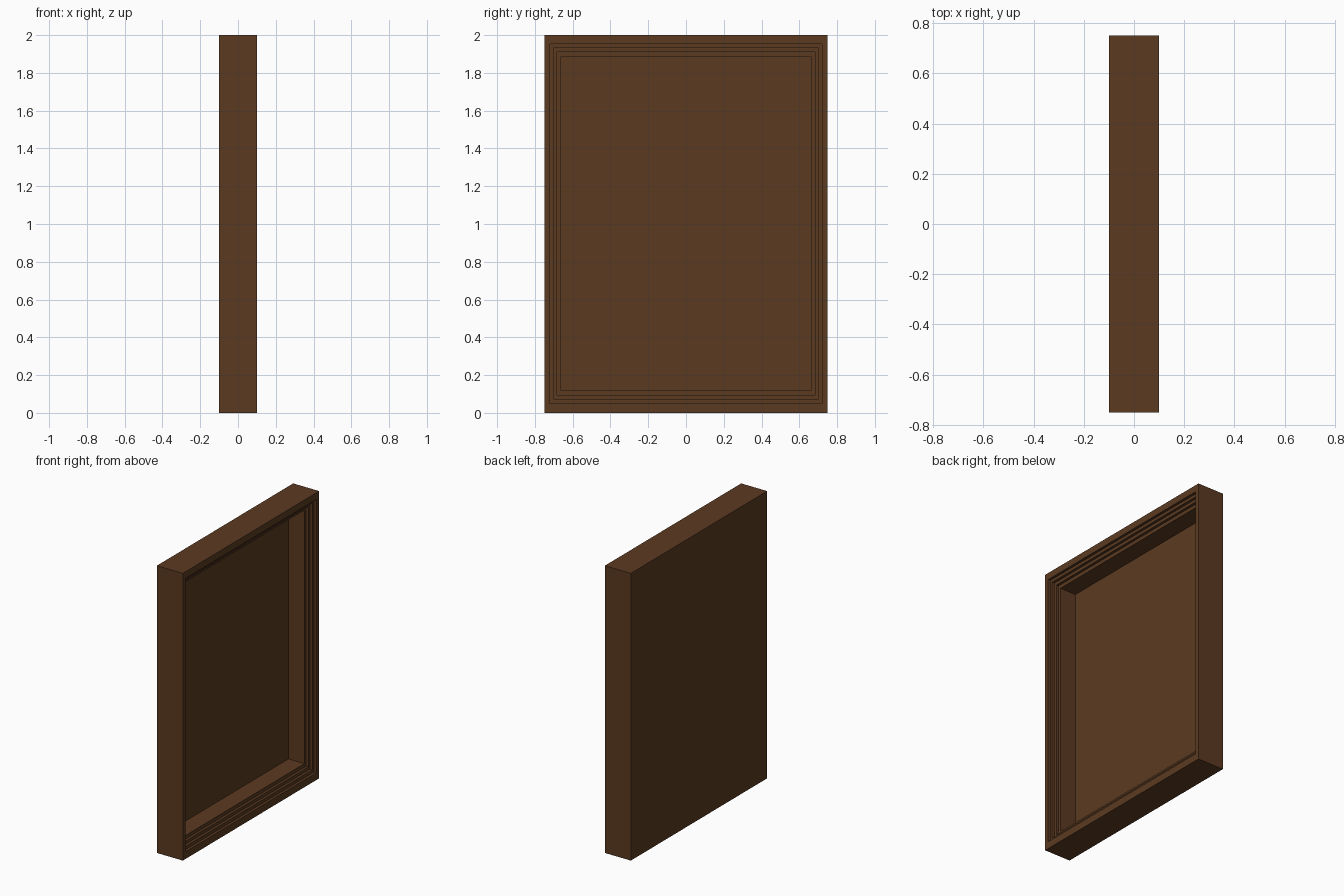
import bpy, bmesh

if "Cube" in bpy.data.objects:
    bpy.data.objects.remove(bpy.data.objects["Cube"])

wood = bpy.data.materials.new("dark_brown_wood")
wood.diffuse_color = (0.105, 0.042, 0.0155, 1)
wood.use_nodes = True
wood.node_tree.nodes["Principled BSDF"].inputs["Base Color"].default_value = wood.diffuse_color

# Rectangular rings: (x, half width, bottom z, top z), from the back face,
# round the outside, then down the stepped moulding to the recessed panel
rings = [(-0.1, 0.75, 0.0, 2.0), (0.1, 0.75, 0.0, 2.0)]
steps = [(0.72, 0.05, 1.953), (0.702, 0.073, 1.932),
         (0.684, 0.095, 1.91), (0.665, 0.12, 1.885)]
depths = [0.1, 0.082, 0.064, 0.046, -0.077]
for i, (w, lo, hi) in enumerate(steps):
    rings.append((depths[i], w, lo, hi))
    rings.append((depths[i + 1], w, lo, hi))

bm = bmesh.new()
loops = [[bm.verts.new((x, y, z)) for y, z in ((-w, lo), (w, lo), (w, hi), (-w, hi))]
         for x, w, lo, hi in rings]
for a, b in zip(loops, loops[1:]):
    for k in range(4):
        n = (k + 1) % 4
        bm.faces.new((a[k], a[n], b[n], b[k]))
bm.faces.new(loops[0][::-1])   # flat back
bm.faces.new(loops[-1])        # recessed panel
bmesh.ops.recalc_face_normals(bm, faces=bm.faces)

mesh = bpy.data.meshes.new("stepped_frame")
bm.to_mesh(mesh)
bm.free()
mesh.materials.append(wood)
bpy.context.collection.objects.link(bpy.data.objects.new("stepped_frame", mesh))
